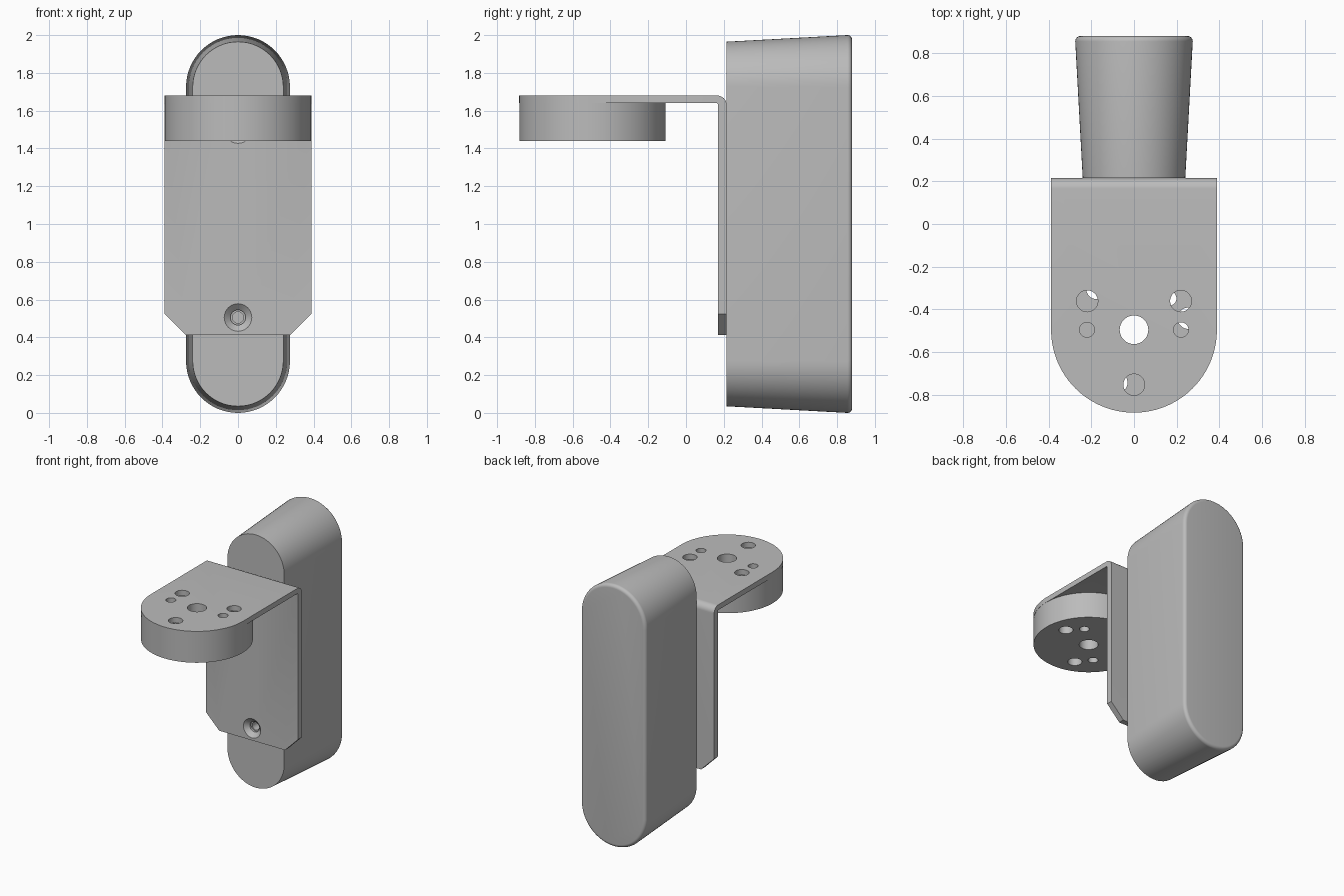
import bpy, bmesh
from math import sin, cos, pi, radians

cube = bpy.data.objects.get("Cube")
if cube:
    bpy.data.objects.remove(cube, do_unlink=True)

GREY = (0.5, 0.5, 0.5, 1)
mat = bpy.data.materials.new("plain grey")
mat.use_nodes = True
mat.diffuse_color = GREY
mat.node_tree.nodes["Principled BSDF"].inputs["Base Color"].default_value = GREY

AXES = {"X": lambda u, v, t: (t, u, v),
        "Y": lambda u, v, t: (u, t, v),
        "Z": lambda u, v, t: (u, v, t)}


def loft(name, axis, sections):
    """Closed solid through (outline, position) sections along an axis."""
    bm = bmesh.new()
    rings = [[bm.verts.new(AXES[axis](u, v, t)) for u, v in pts] for pts, t in sections]
    for a, b in zip(rings, rings[1:]):
        for i in range(len(a)):
            j = (i + 1) % len(a)
            bm.faces.new((a[i], a[j], b[j], b[i]))
    bm.faces.new(rings[0])
    bm.faces.new(rings[-1])
    bmesh.ops.recalc_face_normals(bm, faces=bm.faces)
    mesh = bpy.data.meshes.new(name)
    bm.to_mesh(mesh)
    bm.free()
    mesh.materials.append(mat)
    obj = bpy.data.objects.new(name, mesh)
    bpy.context.collection.objects.link(obj)
    return obj


def arc(cu, cv, r, start, end, n):
    angles = [radians(start + (end - start) * i / n) for i in range(n + 1)]
    return [(cu + r * cos(a), cv + r * sin(a)) for a in angles]


def circle(cu, cv, r, n=40):
    return arc(cu, cv, r, 0, 360, n)[:-1]


def prism(name, axis, pts, a, b):
    return loft(name, axis, [(pts, a), (pts, b)])


def cut(obj, cutters):
    bpy.context.view_layer.objects.active = obj
    for c in cutters:
        mod = obj.modifiers.new("cut", "BOOLEAN")
        mod.operation = "DIFFERENCE"
        mod.solver = "EXACT"
        mod.object = c
        bpy.ops.object.modifier_apply(modifier=mod.name)
        bpy.data.objects.remove(c, do_unlink=True)


def smooth(obj):
    bpy.ops.object.select_all(action="DESELECT")
    obj.select_set(True)
    bpy.context.view_layer.objects.active = obj
    bpy.ops.object.shade_smooth_by_angle(angle=radians(30))


# Shared sizes
DISC_Y, DISC_R = -0.495, 0.387
HALF_W = 0.388
SCREW_Z = (0.505, 1.5)
HOLE_R, SMALL_R, CENTRE_R = 0.05, 0.035, 0.067


def stadium(r):
    return arc(0, 1.725, r, 0, 180, 32) + arc(0, 0.275, r, 180, 360, 32)


def drill(angles, radius, dist, top, bottom):
    """Vertical hole cutters on a bolt circle around the disc centre."""
    return [prism("drill", "Z", circle(dist * cos(radians(a)),
                  DISC_Y + dist * sin(radians(a)), radius), bottom, top) for a in angles]


# Tapered round-ended body with a rounded back rim
fillet = 0.025
sections = [(stadium(0.24), 0.215)]
for i in range(7):
    a = i / 6 * pi / 2
    sections.append((stadium(0.275 - fillet * (1 - cos(a))), 0.88 - fillet * (1 - sin(a))))
body = loft("body", "Y", sections)
cut(body, [prism("pilot", "Y", circle(0, z, 0.03), 0.1, 0.5) for z in SCREW_Z])
smooth(body)

# Bent bracket: an L profile with a rounded outer bend
profile = [(-0.9, 1.64), (-0.9, 1.68)]
profile += arc(0.165, 1.63, 0.05, 90, 0, 10)
profile += [(0.215, 0.413), (0.17, 0.413)]
profile += arc(0.16, 1.63, 0.01, 0, 90, 4)
bracket = prism("bracket", "X", profile, -HALF_W, HALF_W)

# Rounded front end, chamfered lower corners
end = arc(0, DISC_Y, HALF_W, 180, 360, 48)
end += [(0.6, DISC_Y), (0.6, -1.1), (-0.6, -1.1), (-0.6, DISC_Y)]
cutters = [prism("end_cutter", "Z", end, 1.5, 1.8)]
for s in (-1, 1):
    corner = [(s * 0.268, 0.403), (s * 0.6, 0.403 + 0.332), (s * 0.6, 0.3), (s * 0.268, 0.3)]
    cutters.append(prism("corner_cutter", "Y", corner, 0.1, 0.3))

# Countersunk screw holes and the plate's hole pattern
for z in SCREW_Z:
    cutters.append(loft("countersink", "Y", [(circle(0, z, 0.084), 0.16),
                   (circle(0, z, 0.04), 0.2), (circle(0, z, 0.04), 0.3)]))
cutters += drill((31.5, 148.5, 270), HOLE_R, 0.257, 1.75, 1.6)
cutters += drill((0, 180), SMALL_R, 0.22, 1.75, 1.6)
cutters += drill((0,), CENTRE_R, 0, 1.75, 1.6)
cut(bracket, cutters)
smooth(bracket)

# Thick disc under the plate, its hole pattern turned
disc = prism("mounting_disc", "Z", circle(0, DISC_Y, DISC_R, 96), 1.44, 1.64)
cut(disc, drill((12, 132, 252), HOLE_R, 0.26, 1.75, 1.3)
    + drill((42, 222), SMALL_R, 0.22, 1.75, 1.3)
    + drill((0,), CENTRE_R, 0, 1.75, 1.3))
smooth(disc)
